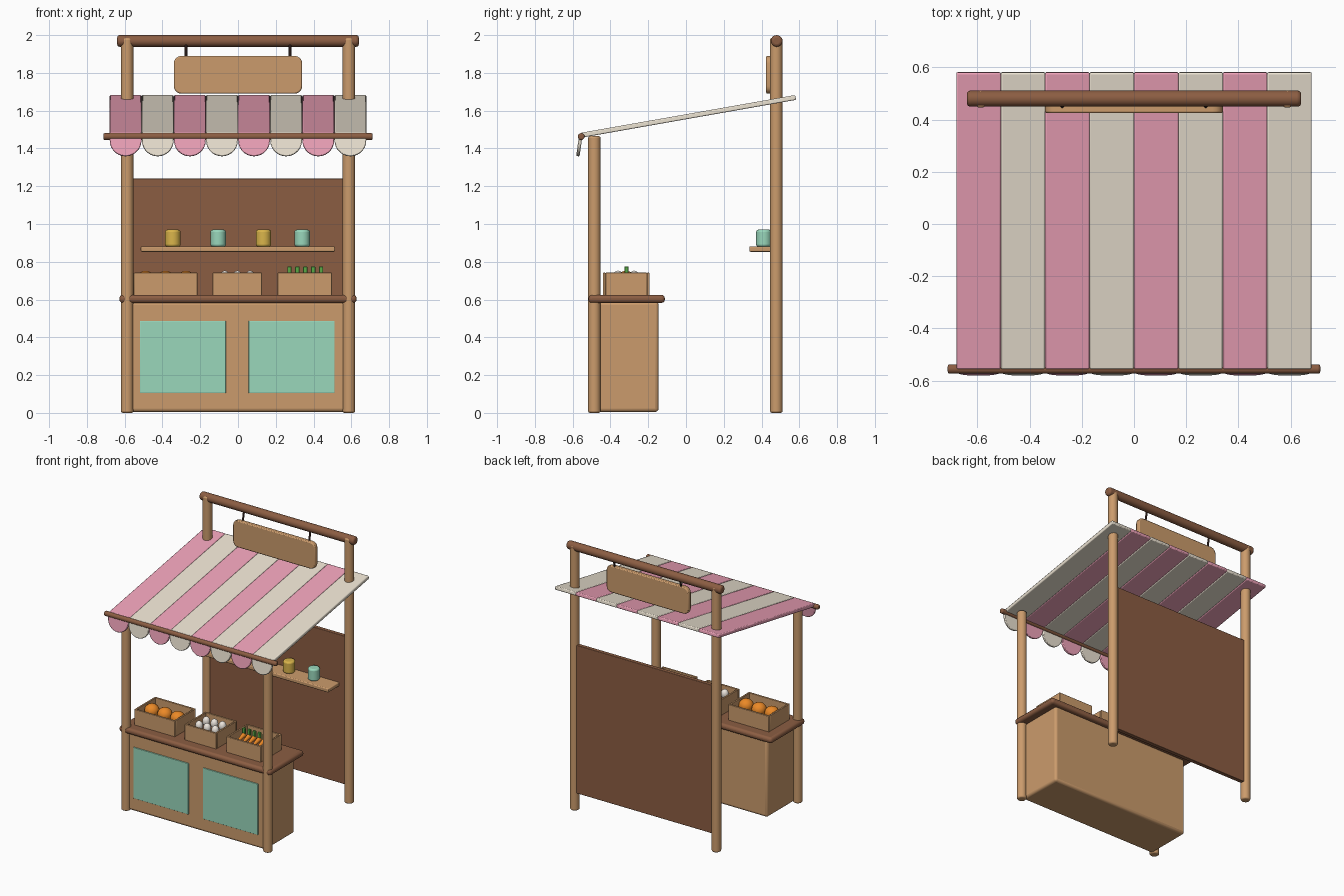
import bpy, bmesh, math
from mathutils import Matrix, Vector

if "Cube" in bpy.data.objects:
    bpy.data.objects.remove(bpy.data.objects["Cube"])


def mat(name, r, g, b):
    m = bpy.data.materials.new(name)
    m.diffuse_color = (r, g, b, 1)
    m.use_nodes = True
    m.node_tree.nodes["Principled BSDF"].inputs["Base Color"].default_value = m.diffuse_color
    return m


WOOD = mat("light_wood", 0.60, 0.33, 0.15)
DARK = mat("dark_wood", 0.26, 0.11, 0.055)
PINK = mat("pink_cloth", 0.85, 0.36, 0.48)
CREAM = mat("cream_cloth", 0.83, 0.76, 0.64)
TEAL = mat("teal", 0.32, 0.68, 0.50)
YELLOW = mat("yellow", 0.70, 0.46, 0.07)
ORANGE = mat("orange", 0.83, 0.25, 0.02)
GREEN = mat("green", 0.10, 0.40, 0.06)
EGG = mat("egg_white", 0.85, 0.80, 0.74)
IRON = mat("iron", 0.06, 0.03, 0.025)


def finish(name, bm, m, bevel=0, segs=3):
    bmesh.ops.recalc_face_normals(bm, faces=bm.faces)
    me = bpy.data.meshes.new(name)
    bm.to_mesh(me)
    bm.free()
    ob = bpy.data.objects.new(name, me)
    bpy.context.collection.objects.link(ob)
    me.materials.append(m)
    if bevel:
        mod = ob.modifiers.new("bevel", 'BEVEL')
        mod.width, mod.segments, mod.limit_method = bevel, segs, 'ANGLE'
        mod.angle_limit = math.radians(40)
    bpy.ops.object.select_all(action='DESELECT')
    ob.select_set(True)
    bpy.context.view_layer.objects.active = ob
    bpy.ops.object.shade_smooth_by_angle(angle=math.radians(35))
    return ob


def box(name, x, y, z, m, bevel=0.006, segs=3):
    """Box from (min, max) ranges on each axis."""
    bm = bmesh.new()
    bmesh.ops.create_cube(bm, size=1)
    for v in bm.verts:
        v.co = Vector([(a + b) / 2 + c * (b - a) for c, (a, b) in zip(v.co, (x, y, z))])
    return finish(name, bm, m, bevel, segs)


def rod(name, p, q, r, m, bevel=0.01, r2=None, sides=20):
    """Cylinder or cone between two points."""
    p, q = Vector(p), Vector(q)
    bm = bmesh.new()
    rot = (q - p).to_track_quat('Z', 'Y').to_matrix().to_4x4()
    bmesh.ops.create_cone(bm, cap_ends=True, segments=sides, radius1=r,
                          radius2=r if r2 is None else r2, depth=(q - p).length,
                          matrix=Matrix.Translation((p + q) / 2) @ rot)
    return finish(name, bm, m, bevel)


def ball(name, c, r, m, squash=1):
    bm = bmesh.new()
    bmesh.ops.create_uvsphere(bm, u_segments=16, v_segments=10, radius=r)
    for v in bm.verts:
        v.co = Vector((v.co.x, v.co.y, v.co.z * squash)) + Vector(c)
    return finish(name, bm, m)


def slab(name, pts, depth, m, bevel):
    """Extrude an x-z outline along +y from y = 0."""
    bm = bmesh.new()
    f = bm.faces.new([bm.verts.new((x, 0, z)) for x, z in pts])
    ext = bmesh.ops.extrude_face_region(bm, geom=[f])['geom']
    for v in ext:
        if isinstance(v, bmesh.types.BMVert):
            v.co.y += depth
    return finish(name, bm, m, bevel, 2)


# Posts and bars
for s, side in ((-1, "left"), (1, "right")):
    rod("front_post_" + side, (s * 0.587, -0.485, 0), (s * 0.587, -0.485, 1.465), 0.033, WOOD)
    rod("back_post_" + side, (s * 0.587, 0.478, 0), (s * 0.587, 0.478, 1.985), 0.033, WOOD)
    rod("sign_hanger_" + side, (s * 0.275, 0.445, 1.86), (s * 0.275, 0.465, 1.96), 0.007, IRON, 0, sides=8)
rod("top_beam", (-0.64, 0.48, 1.969), (0.64, 0.48, 1.969), 0.031, DARK, 0.014)
rod("awning_bar", (-0.713, -0.555, 1.463), (0.713, -0.555, 1.463), 0.018, DARK, 0.008)

# Hanging sign with rounded corners
outline = []
for cx, cz, a0 in ((0.30, 1.85, 0), (-0.30, 1.85, 90), (-0.30, 1.73, 180), (0.30, 1.73, 270)):
    for i in range(5):
        a = math.radians(a0 + i * 22.5)
        outline.append((cx + 0.04 * math.cos(a), cz + 0.04 * math.sin(a)))
sign = slab("sign_board", outline, 0.035, WOOD, 0.007)
sign.location.y = 0.424

# Striped awning and scalloped valance
slope = math.atan2(0.2, 1.135)
length = 1.135 / math.cos(slope)
for i in range(8):
    cloth = CREAM if i % 2 else PINK
    cx = -0.595 + i * 0.17
    strip = box(f"awning_strip_{i}", (-0.085, 0.085), (-length / 2, length / 2),
                (-0.013, 0.013), cloth, 0.006, 2)
    strip.location = (cx, 0.013, 1.57)
    strip.rotation_euler.x = slope
    arc = [(0.084 * math.cos(a), -0.02 - 0.084 * math.sin(a))
           for a in (math.pi * k / 14 for k in range(15))]
    flap = slab(f"valance_flap_{i}", [(-0.084, 0)] + [(0.084, 0)] + arc, 0.018, cloth, 0.004)
    flap.location = (cx, -0.567, 1.463)
    flap.rotation_euler.x = math.radians(-8)

# Counter
box("counter_body", (-0.572, 0.572), (-0.49, -0.145), (0.005, 0.59), WOOD, 0.018)
box("counter_top", (-0.628, 0.628), (-0.516, -0.112), (0.582, 0.625), DARK, 0.018)
for s, side in ((-1, "left"), (1, "right")):
    cx = s * 0.288 - 0.004
    box("counter_panel_" + side, (cx - 0.228, cx + 0.228), (-0.497, -0.48), (0.105, 0.487), TEAL, 0.003)

# Back wall, shelf and jars
box("back_panel", (-0.57, 0.57), (0.465, 0.495), (0.13, 1.24), DARK, 0.004)
box("shelf", (-0.515, 0.513), (0.335, 0.47), (0.853, 0.882), WOOD)
for i, x in enumerate((-0.345, -0.105, 0.135, 0.34)):
    rod(f"jar_{i}", (x, 0.412, 0.88), (x, 0.412, 0.97), 0.041, TEAL if i % 2 else YELLOW, 0.012)


# Open crates
def crate(name, x0, x1):
    y0, y1, z0, z1, t = -0.44, -0.192, 0.622, 0.742, 0.014
    box(name + "_front", (x0, x1), (y0, y0 + t), (z0, z1), WOOD, 0.003, 2)
    box(name + "_back", (x0, x1), (y1 - t, y1), (z0, z1), WOOD, 0.003, 2)
    box(name + "_left", (x0, x0 + t), (y0 + t, y1 - t), (z0, z1), WOOD, 0.003, 2)
    box(name + "_right", (x1 - t, x1), (y0 + t, y1 - t), (z0, z1), WOOD, 0.003, 2)
    box(name + "_floor", (x0 + t, x1 - t), (y0 + t, y1 - t), (z0, z0 + 0.04), DARK, 0)


crate("orange_crate", -0.552, -0.215)
crate("egg_crate", -0.135, 0.127)
crate("carrot_crate", 0.21, 0.497)

# Produce
for i in range(3):
    ball(f"orange_{i}", (-0.49 + i * 0.107, -0.318, 0.704), 0.052, ORANGE, 0.92)
    for j in range(2):
        ball(f"egg_{i}_{j}", (-0.07 + i * 0.067, -0.36 + j * 0.085, 0.718), 0.027, EGG, 1.3)
for i in range(5):
    x = 0.272 + i * 0.042
    rod(f"carrot_{i}", (x, -0.415, 0.695), (x, -0.315, 0.725), 0.006, ORANGE, 0, 0.018, 12)
    box(f"carrot_leaf_{i}", (x - 0.011, x + 0.011), (-0.325, -0.305), (0.715, 0.775), GREEN, 0.003, 2)
